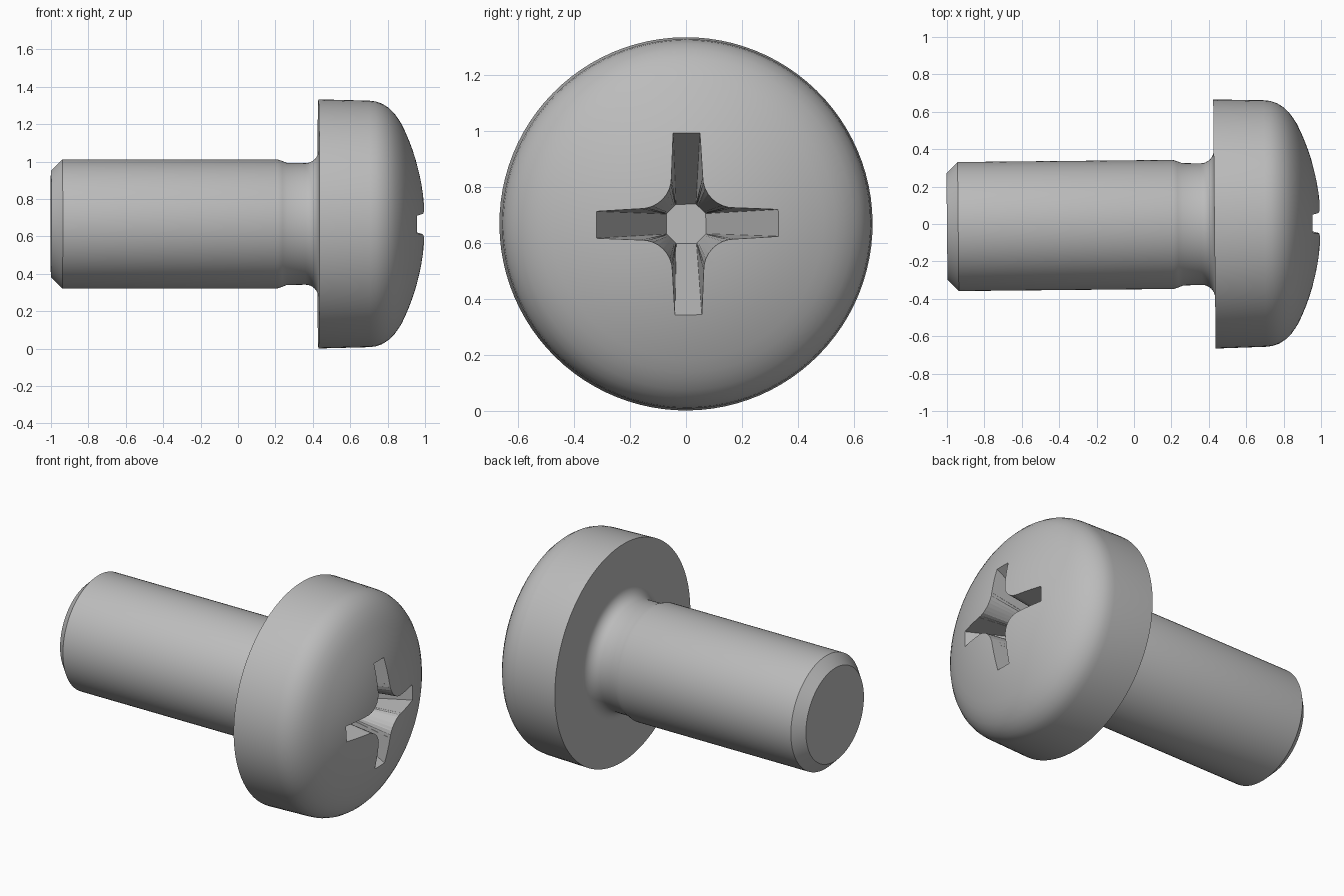
import bpy, bmesh
from math import sin, cos, pi, radians, sqrt
from mathutils import Matrix, Vector

cube = bpy.data.objects.get("Cube")
if cube:
    bpy.data.objects.remove(cube)

AXIS_Z = 0.667
HEAD_X = 0.43
# Placement: a slight yaw about the underside of the head, and a slight roll
PLACE = (Matrix.Translation((HEAD_X, 0, AXIS_Z)) @ Matrix.Rotation(radians(0.57), 4, 'Z')
         @ Matrix.Rotation(radians(0.6), 4, 'X') @ Matrix.Translation((-HEAD_X, 0, 0)))

steel = bpy.data.materials.new("grey steel")
steel.use_nodes = True
colour = (0.5, 0.5, 0.5, 1)
steel.diffuse_color = colour
steel.node_tree.nodes["Principled BSDF"].inputs["Base Color"].default_value = colour


def finish(name, bm):
    bmesh.ops.recalc_face_normals(bm, faces=bm.faces)
    mesh = bpy.data.meshes.new(name)
    bm.to_mesh(mesh)
    bm.free()
    mesh.materials.append(steel)
    obj = bpy.data.objects.new(name, mesh)
    bpy.context.collection.objects.link(obj)
    obj.matrix_world = PLACE
    return obj


def lathe(name, profile, steps=96):
    """Spin (x, radius) points around the x axis."""
    bm = bmesh.new()
    verts = [bm.verts.new((x, 0, r)) for x, r in profile]
    edges = [bm.edges.new(pair) for pair in zip(verts, verts[1:])]
    bmesh.ops.spin(bm, geom=verts + edges, cent=(0, 0, 0), axis=(1, 0, 0),
                   angle=2 * pi, steps=steps)
    bmesh.ops.remove_doubles(bm, verts=bm.verts, dist=0.0001)
    return finish(name, bm)


def smooth(obj, angle):
    bpy.ops.object.select_all(action='DESELECT')
    obj.select_set(True)
    bpy.context.view_layer.objects.active = obj
    bpy.ops.object.shade_smooth_by_angle(angle=radians(angle))


# Shank: chamfered tip, plain body, undercut neck and fillet under the head
fillet = [(0.36 + 0.07 * sin(a), 0.395 - 0.07 * cos(a))
          for a in (i * pi / 16 for i in range(9))]
shank = lathe("shank", [(-1, 0), (-1, 0.285), (-0.94, 0.345), (0.21, 0.345),
                        (0.235, 0.337), (0.26, 0.327)] + fillet)
smooth(shank, 28)

# Head: flat underside, near-straight rim, rounded shoulder and shallow dome
R = 1.2
dome = [(1 - R + sqrt(R * R - r * r), r) for r in (0.53 * (1 - i / 12) for i in range(13))]
shoulder = [(0.70, 0.659), (0.735, 0.655), (0.77, 0.643), (0.805, 0.621),
            (0.835, 0.592), (0.858, 0.56)]
head = lathe("pan_head", [(HEAD_X, 0), (HEAD_X, 0.666)] + shoulder + dome)

# Cross recess cutter: filleted cross tapering to a small octagonal floor
MOUTH_X, FLOOR_X, OUT_X = 0.957, 0.50, 1.05
ARC = 8
mouth = [(0.326, 0.048)]
mouth += [(0.16 - 0.105 * sin(a), 0.16 - 0.105 * cos(a))
          for a in (i * pi / 2 / ARC for i in range(ARC + 1))]
mouth += [(0.048, 0.326)]
start, end = Vector((0.07, 0.036)), Vector((0.036, 0.07))
floor = [start] + [start.lerp(end, (i + 0.5) / (ARC + 1)) for i in range(ARC + 1)] + [end]
grow = (OUT_X - FLOOR_X) / (MOUTH_X - FLOOR_X)

bm = bmesh.new()
rings = ([], [])
for quarter in range(4):
    turn = Matrix.Rotation(quarter * pi / 2, 2)
    for m, f in zip(mouth, floor):
        outer = turn @ f.lerp(Vector(m), grow)
        inner = turn @ f
        rings[0].append(bm.verts.new((OUT_X, *outer)))
        rings[1].append(bm.verts.new((FLOOR_X, *inner)))
count = len(rings[0])
for i in range(count):
    j = (i + 1) % count
    bm.faces.new((rings[0][i], rings[0][j], rings[1][j], rings[1][i]))
for ring in rings:
    bm.faces.new(ring)
bmesh.ops.triangulate(bm, faces=bm.faces)
cutter = finish("recess_cutter", bm)
cutter.hide_render = True

cut = head.modifiers.new("cross recess", 'BOOLEAN')
cut.operation = 'DIFFERENCE'
cut.solver = 'EXACT'
cut.object = cutter
bpy.context.view_layer.objects.active = head
bpy.ops.object.modifier_apply(modifier=cut.name)
bpy.data.objects.remove(cutter)
smooth(head, 28)
